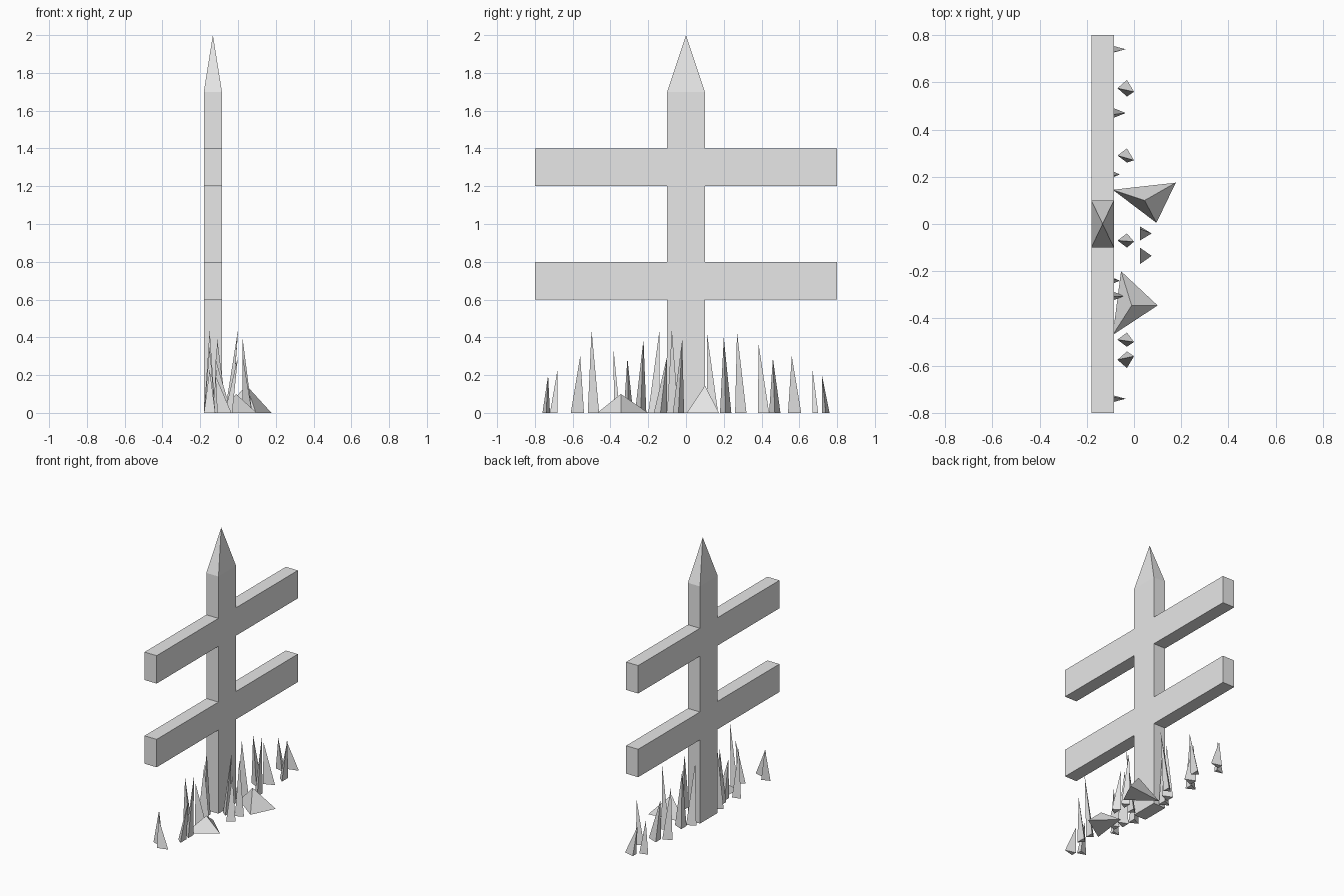
import bpy, bmesh
from mathutils import Vector

if "Cube" in bpy.data.objects:
    bpy.data.objects.remove(bpy.data.objects["Cube"], do_unlink=True)

grey = bpy.data.materials.new("plain_grey")
grey.use_nodes = True
grey.diffuse_color = (0.8, 0.8, 0.8, 1)
grey.node_tree.nodes["Principled BSDF"].inputs["Base Color"].default_value = grey.diffuse_color

POST_X, THICK, HALF = -0.133, 0.096, 0.1


def finish(name, bm):
    bmesh.ops.recalc_face_normals(bm, faces=bm.faces)
    mesh = bpy.data.meshes.new(name)
    bm.to_mesh(mesh)
    bm.free()
    mesh.materials.append(grey)
    obj = bpy.data.objects.new(name, mesh)
    bpy.context.collection.objects.link(obj)
    return obj


def add_box(bm, y0, y1, z0, z1):
    made = bmesh.ops.create_cube(bm, size=1)["verts"]
    bmesh.ops.scale(bm, vec=(THICK, y1 - y0, z1 - z0), verts=made)
    bmesh.ops.translate(bm, vec=(POST_X, (y0 + y1) / 2, (z0 + z1) / 2), verts=made)
    return made


def add_spike(bm, corners, tip):
    base = [bm.verts.new((x, y, 0)) for x, y in corners]
    top = bm.verts.new(tip)
    bm.faces.new(base)
    for a, b in zip(base, base[1:] + base[:1]):
        bm.faces.new((a, b, top))


# Post with a pointed top
bm = bmesh.new()
add_box(bm, -HALF, HALF, 0, 1.7)
cap = max(bm.faces, key=lambda f: f.calc_center_median().z)
bmesh.ops.poke(bm, faces=[cap])
peak = next(v for v in bm.verts if len(v.link_edges) == 4 and v.co.z > 1.6 and abs(v.co.y) < 0.01)
peak.co.z = 2
finish("post", bm)

# Two rails, each an arm on either side of the post
for name, z in (("lower_rail", 0.6), ("upper_rail", 1.2)):
    bm = bmesh.new()
    add_box(bm, HALF, 0.8, z, z + 0.2)
    add_box(bm, -0.8, -HALF, z, z + 0.2)
    finish(name, bm)

# Grass rows: x of base edge, base corner and tip; then y start, y end, tip y, height
rows = {
    "front_grass": ((-0.03, -0.07, 0), [
        (0.54, 0.61, 0.56, 0.3), (0.26, 0.32, 0.27, 0.43), (-0.1, -0.04, -0.075, 0.44),
        (-0.52, -0.46, -0.5, 0.44), (-0.61, -0.54, -0.56, 0.3)]),
    "middle_grass": ((-0.11, -0.035, -0.12), [
        (0.72, 0.76, 0.72, 0.2), (0.44, 0.5, 0.46, 0.29), (-0.33, -0.28, -0.31, 0.29),
        (-0.76, -0.72, -0.73, 0.2)]),
    "back_grass": ((-0.12, -0.18, -0.15), [
        (0.67, 0.7, 0.67, 0.23), (0.38, 0.44, 0.385, 0.36), (0.11, 0.17, 0.11, 0.43),
        (-0.2, -0.14, -0.14, 0.44), (-0.38, -0.35, -0.385, 0.35), (-0.72, -0.68, -0.68, 0.23)]),
    "inner_grass": ((-0.13, -0.06, -0.11), [
        (0.18, 0.24, 0.2, 0.4), (-0.27, -0.21, -0.225, 0.39)]),
    "loose_grass": ((0.025, 0.075, 0.025), [
        (-0.07, -0.01, -0.02, 0.39), (-0.17, -0.1, -0.1, 0.3)]),
}
for name, ((edge, corner, tip_x), blades) in rows.items():
    bm = bmesh.new()
    for y0, y1, tip_y, height in blades:
        add_spike(bm, [(edge, y0), (edge, y1), (corner, (y0 + y1) / 2)],
                  Vector((tip_x, tip_y, height)))
    finish(name, bm)

# Two low stones
stones = {
    "left_stone": ([(-0.09, 0.145), (0.177, 0.175), (0.095, 0.005)], (0.045, 0.1, 0.145)),
    "right_stone": ([(-0.055, -0.2), (0.1, -0.345), (-0.09, -0.47)], (-0.01, -0.345, 0.1)),
}
for name, (corners, tip) in stones.items():
    bm = bmesh.new()
    add_spike(bm, corners, tip)
    finish(name, bm)
